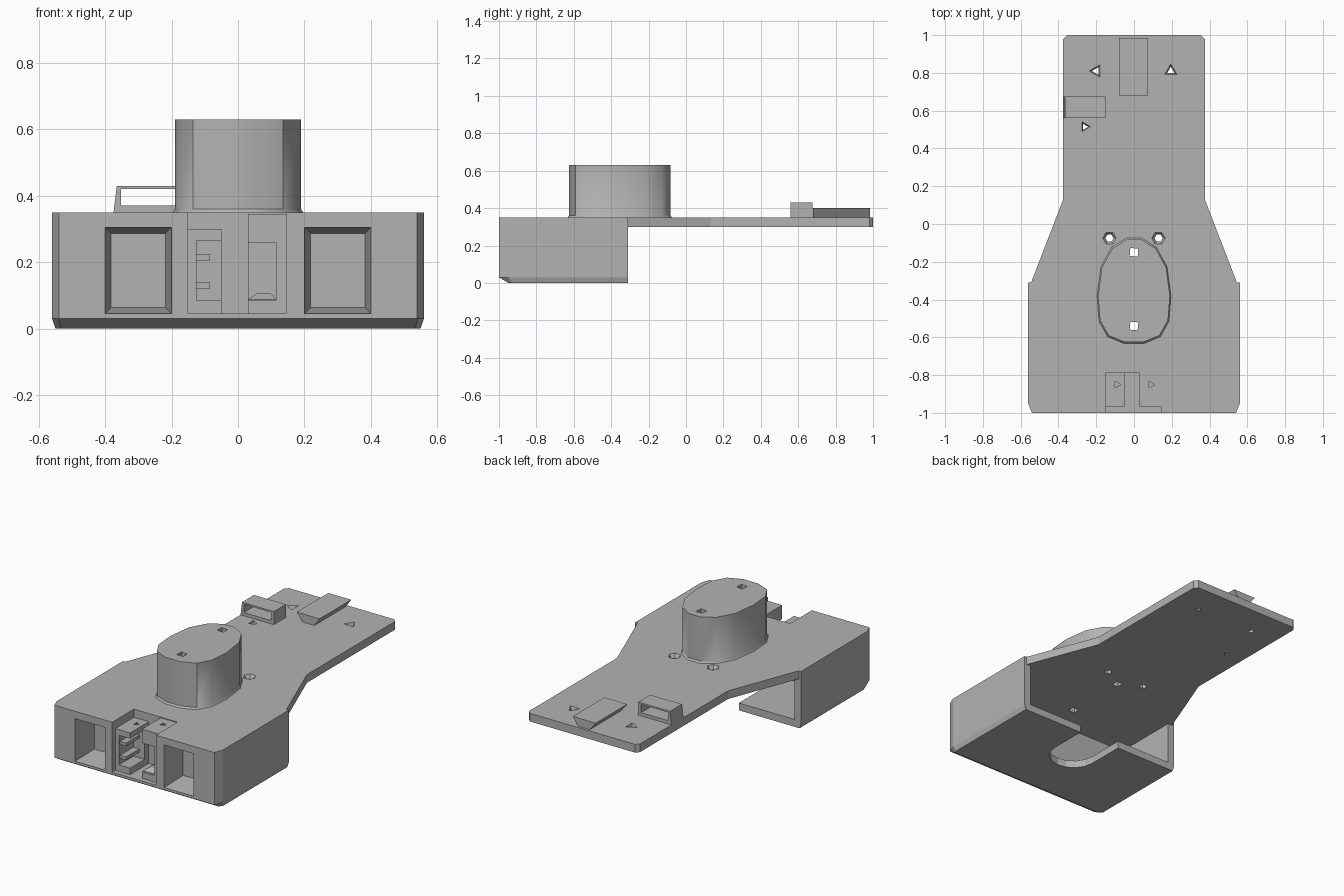
import bpy, bmesh
from math import sin, cos, pi, radians

cube = bpy.data.objects.get("Cube")
if cube:
    bpy.data.objects.remove(cube, do_unlink=True)

grey = bpy.data.materials.new("plain_grey")
grey.use_nodes = True
COLOUR = (0.45, 0.45, 0.45, 1)
grey.diffuse_color = COLOUR
grey.node_tree.nodes["Principled BSDF"].inputs["Base Color"].default_value = COLOUR


def loft(name, rings):
    """Closed solid through a stack of equal-length rings."""
    bm = bmesh.new()
    loops = [[bm.verts.new(p) for p in ring] for ring in rings]
    n = len(loops[0])
    bm.faces.new(loops[0])
    bm.faces.new(loops[-1])
    for a, b in zip(loops, loops[1:]):
        for i in range(n):
            j = (i + 1) % n
            bm.faces.new((a[i], a[j], b[j], b[i]))
    bmesh.ops.recalc_face_normals(bm, faces=bm.faces)
    mesh = bpy.data.meshes.new(name)
    bm.to_mesh(mesh)
    bm.free()
    mesh.materials.append(grey)
    obj = bpy.data.objects.new(name, mesh)
    bpy.context.collection.objects.link(obj)
    return obj


def level(outline, z, grow=1.0):
    return [(x * grow, y * grow, z) for x, y in outline]


def prism(name, outline, z0, z1):
    return loft(name, [level(outline, z0), level(outline, z1)])


def box(name, x0, x1, y0, y1, z0, z1):
    return prism(name, [(x0, y0), (x1, y0), (x1, y1), (x0, y1)], z0, z1)


def polygon(x, y, r, n, turn=0.0):
    return [(x + r * cos(turn + 2 * pi * i / n), y + r * sin(turn + 2 * pi * i / n))
            for i in range(n)]


def cut(target, cutter):
    mod = target.modifiers.new("cut", "BOOLEAN")
    mod.operation = "DIFFERENCE"
    mod.solver = "EXACT"
    mod.object = cutter
    bpy.context.view_layer.objects.active = target
    bpy.ops.object.modifier_apply(modifier=mod.name)
    bpy.data.objects.remove(cutter, do_unlink=True)


def mirrored(half):
    return half + [(-x, y) for x, y in reversed(half)]


# Housing with chamfered lower front and clipped front corners
rim = mirrored([(0.54, -1), (0.56, -0.95), (0.56, -0.31)])
foot = mirrored([(0.535, -0.95), (0.55, -0.93), (0.55, -0.31)])
housing = loft("housing", [level(foot, 0), level(rim, 0.03), level(rim, 0.35)])

# Open rear cavity and rounded slot in the floor
cut(housing, box("cavity", -0.515, 0.515, -0.72, -0.2, 0.045, 0.30))
slot = [(0.14, -0.2)] + [(0.14 * cos(a), -0.54 - 0.14 * sin(a))
                        for a in [pi * i / 8 for i in range(9)]] + [(-0.14, -0.2)]
cut(housing, prism("floor_slot", slot, -0.1, 0.1))

# Tapered front pockets
for side in (-1, 1):
    def pocket_ring(y, m):
        xs = (side * (0.2 + m), side * (0.4 - m))
        return [(xs[0], y, 0.045 + m), (xs[1], y, 0.045 + m),
                (xs[1], y, 0.305 - m), (xs[0], y, 0.305 - m)]
    cut(housing, loft("pocket", [pocket_ring(-1.02, 0), pocket_ring(-1, 0),
                                 pocket_ring(-0.84, 0.018)]))

# Central front recess, open at the top
cut(housing, box("recess", -0.15, 0.145, -1.1, -0.79, 0.045, 0.4))

# Left-hand bracket with teeth, right-hand bracket with a notch
bracket_a = box("toothed_bracket", -0.15, -0.05, -0.97, -0.79, 0.045, 0.30)
cut(bracket_a, box("throat", -0.125, 0, -1.1, -0.83, 0.085, 0.265))
cut(bracket_a, prism("screw_hole", polygon(-0.09, -0.85, 0.02, 3), 0.27, 0.4))
for z in (0.13, 0.215):
    box("bracket_tooth", -0.126, -0.085, -0.96, -0.825, z - 0.01, z + 0.01)
bracket_b = box("notched_bracket", 0.03, 0.145, -0.97, -0.79, 0.045, 0.345)
cut(bracket_b, box("throat", 0, 0.115, -1.1, -0.83, 0.085, 0.26))
cut(bracket_b, prism("screw_hole", polygon(0.09, -0.85, 0.02, 3), 0.30, 0.4))
loft("bracket_ramp", [[(0.03, -0.96, z), (0.115, -0.96, z), (0.115, -0.84, z),
                       (0.03, -0.84, z)] for z in (0.08, 0.087)]
     + [[(0.055, -0.93, 0.105), (0.1, -0.93, 0.105), (0.1, -0.86, 0.105),
         (0.055, -0.86, 0.105)]])

# Tail plate
tail = mirrored([(0.545, -0.31), (0.375, 0.13), (0.375, 0.98), (0.355, 1)])
plate = prism("tail_plate", tail, 0.30, 0.35)

# Oval post with a small flared foot
half_post = [(0.05, -0.625), (0.135, -0.59), (0.18, -0.51), (0.19, -0.38),
             (0.17, -0.23), (0.115, -0.13), (0.04, -0.083)]
post_outline = mirrored(half_post)
wide = [(x * 1.03, -0.355 + (y + 0.355) * 1.03) for x, y in post_outline]
post = loft("oval_post", [level(wide, 0.35), level(post_outline, 0.36),
                          level(post_outline, 0.63)])

# Through holes in the post, roof and plate
for y, base in ((-0.15, plate), (-0.54, housing)):
    for target in (post, base):
        cut(target, prism("bolt_hole", polygon(0, y, 0.03, 4, 0.7), 0.2, 0.7))


# Countersunk holes in the tail plate
def countersink(x, y, n, r, turn):
    rings = [level(polygon(x, y, radius, n, turn), z)
             for radius, z in ((r * 0.6, 0.2), (r * 0.6, 0.33), (r, 0.35), (r, 0.4))]
    cut(plate, loft("countersink", rings))


for x, turn in ((-0.2, pi), (0.195, pi / 2)):
    countersink(x, 0.81, 3, 0.038, turn)
countersink(-0.26, 0.515, 3, 0.03, 0)
for x in (-0.13, 0.13):
    countersink(x, -0.075, 6, 0.036, 0)

# Cable tunnel on the tail
tunnel = loft("cable_tunnel", [
    [(-0.375, y, 0.35), (-0.15, y, 0.35), (-0.15, y, 0.43), (-0.365, y, 0.43)]
    for y in (0.56, 0.675)])
cut(tunnel, box("tunnel_bore", -0.352, -0.17, 0.4, 0.8, 0.37, 0.42))

# Undercut rail on the tail
loft("dovetail_rail", [
    [(-0.04, y, 0.35), (0.04, y, 0.35), (0.075, y, 0.40), (-0.08, y, 0.40)]
    for y in (0.68, 0.985)])

# Smooth the oval post only, keeping its edges crisp
bpy.ops.object.select_all(action="DESELECT")
post.select_set(True)
bpy.context.view_layer.objects.active = post
bpy.ops.object.shade_smooth_by_angle(angle=radians(35))
